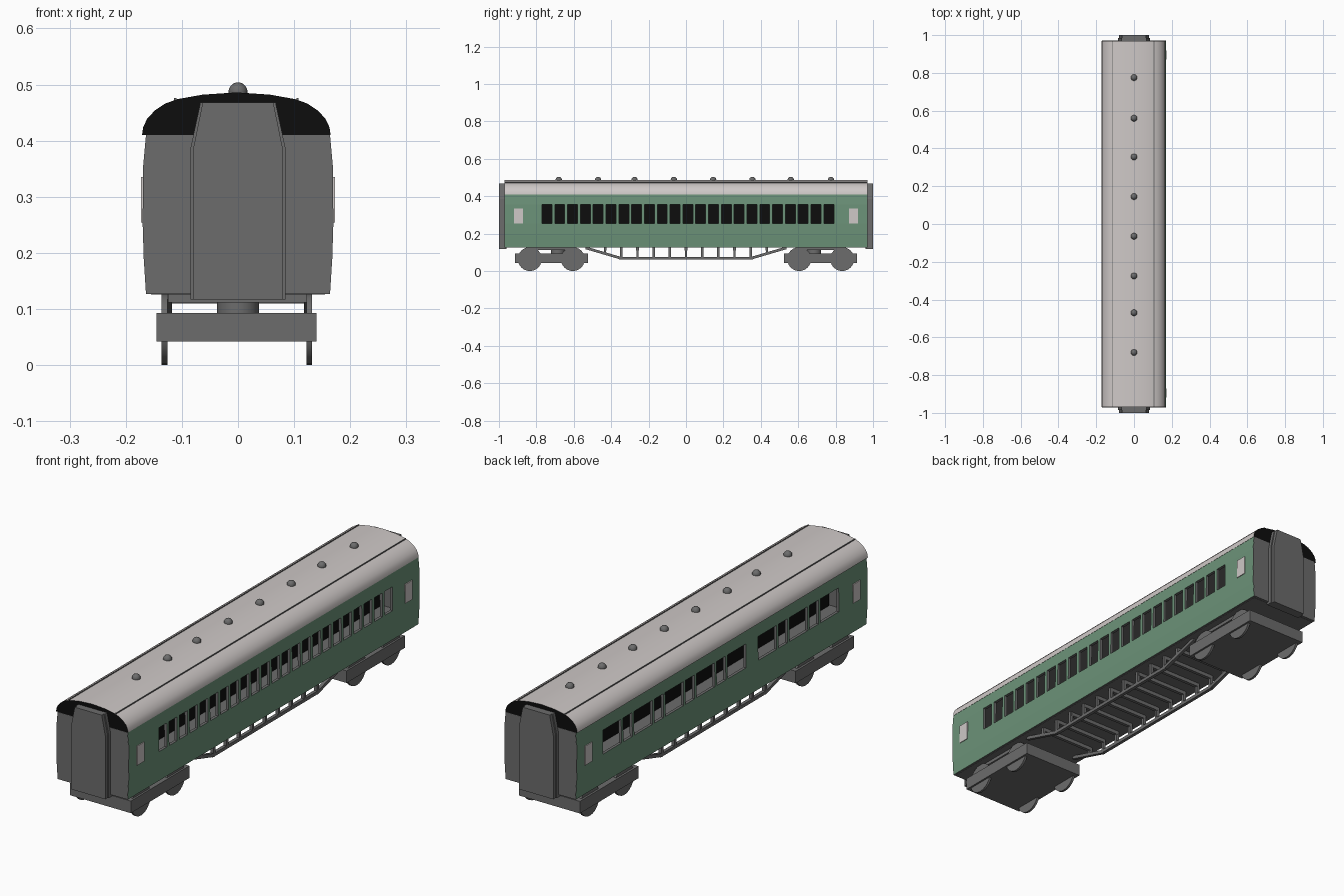
import bpy, bmesh, math
from mathutils import Vector

if "Cube" in bpy.data.objects:
    bpy.data.objects.remove(bpy.data.objects["Cube"])


def material(name, rgb):
    m = bpy.data.materials.new(name)
    m.diffuse_color = (*rgb, 1)
    m.use_nodes = True
    m.node_tree.nodes["Principled BSDF"].inputs["Base Color"].default_value = m.diffuse_color
    return m


GREEN = material("green_paint", (0.15, 0.29, 0.19))
GREY = material("dark_grey", (0.15, 0.15, 0.15))
ROOF = material("pale_roof", (0.62, 0.58, 0.57))
BLACK = material("black", (0.004, 0.004, 0.004))


def finish(name, bm, mats, rule=None, smooth=None):
    bm.normal_update()
    if rule:
        for f in bm.faces:
            f.material_index = rule(f)
    me = bpy.data.meshes.new(name)
    bm.to_mesh(me)
    bm.free()
    for m in mats:
        me.materials.append(m)
    if smooth:
        me.shade_smooth()
        me.set_sharp_from_angle(angle=math.radians(smooth))
    ob = bpy.data.objects.new(name, me)
    bpy.context.collection.objects.link(ob)
    return ob


def box(name, x, y, z, mat):
    bm = bmesh.new()
    bmesh.ops.create_cube(bm, size=1)
    for v in bm.verts:
        v.co = [(r[0] + r[1]) / 2 + c * (r[1] - r[0]) for r, c in zip((x, y, z), v.co)]
    return finish(name, bm, [mat])


def extrude(name, pts, a, b, axis, mats, rule=None, smooth=None):
    """Extrude a closed outline along x (yz points) or y (xz points)."""
    bm = bmesh.new()
    place = (lambda p, t: (t, p[0], p[1])) if axis == "x" else (lambda p, t: (p[0], t, p[1]))
    rings = [[bm.verts.new(place(p, t)) for p in pts] for t in (a, b)]
    n = len(pts)
    bm.faces.new(rings[0])
    bm.faces.new(rings[1])
    for i in range(n):
        j = (i + 1) % n
        bm.faces.new((rings[0][i], rings[0][j], rings[1][j], rings[1][i]))
    bmesh.ops.recalc_face_normals(bm, faces=bm.faces)
    return finish(name, bm, mats, rule, smooth)


def mirror(pts):
    return pts + [(-x, z) for x, z in reversed(pts) if x > 0]


# bowed side profile, z levels shared with the window band
SIDE = [(0.164, 0.127), (0.168, 0.19), (0.170, 0.254), (0.169, 0.355), (0.164, 0.41)]


def side_wall(name, sx, windows):
    bm = bmesh.new()
    ys = sorted({-0.97, 0.97, *[round(y, 4) for w in windows for y in w]})
    grid = [[bm.verts.new((sx * x, y, z)) for x, z in SIDE] for y in ys]
    for i in range(len(ys) - 1):
        mid = (ys[i] + ys[i + 1]) / 2
        hole = any(min(w) < mid < max(w) for w in windows)
        for k in range(len(SIDE) - 1):
            if k == 2 and hole:
                continue
            q = [grid[i][k], grid[i + 1][k], grid[i + 1][k + 1], grid[i][k + 1]]
            bm.faces.new(q if sx > 0 else q[::-1])
    ob = finish(name, bm, [GREEN, GREY])
    s = ob.modifiers.new("thickness", "SOLIDIFY")
    s.thickness, s.offset = 0.012, -1
    s.material_offset = s.material_offset_rim = 1


# right side: even row; left side: alternating wide and narrow windows
right = [(-0.77 + i * 0.0685, -0.717 + i * 0.0685) for i in range(23)]
left = []
for y, count in ((0.796, 9), (-0.24, 5)):
    for i in range(count):
        w = 0.06 if i % 2 else 0.122
        left.append((y, y - w))
        y -= w + 0.013
side_wall("right_wall", 1, right)
side_wall("left_wall", -1, left)

# interior
box("floor", (-0.155, 0.155), (-0.96, 0.96), (0.126, 0.17), GREY)
box("ceiling", (-0.152, 0.152), (-0.96, 0.96), (0.365, 0.412), GREY)
box("partition", (-0.004, 0.004), (-0.95, 0.95), (0.17, 0.365), BLACK)

# roof with black ends
half = [(0.168, 0.41), (0.166, 0.424), (0.159, 0.439), (0.145, 0.454), (0.127, 0.466),
        (0.105, 0.474), (0.06, 0.482), (0, 0.486)]
extrude("roof", [(x - 0.003, z) for x, z in mirror(half)], -0.97, 0.97, "y", [ROOF, BLACK, GREY],
        lambda f: 1 if abs(f.normal.y) > 0.9 else 2 if f.normal.z < -0.9 else 0, 40)
for s in (-1, 1):
    x = s * 0.109 - 0.003
    box("rain_strip", (x - 0.002, x + 0.002), (-0.968, 0.968), (0.468, 0.476), GREY)

# roof ventilators
for y in (0.775, 0.56, 0.355, 0.145, -0.065, -0.275, -0.47, -0.68):
    bm = bmesh.new()
    bmesh.ops.create_uvsphere(bm, u_segments=16, v_segments=10, radius=0.017)
    bmesh.ops.translate(bm, verts=bm.verts, vec=(0, y, 0.487))
    finish("roof_ventilator", bm, [GREY], None, 60)


def bar(name, x, p, q, t):
    """Square bar in a side plane, between two yz points."""
    d = (Vector(q) - Vector(p)).normalized() * t / 2
    n = Vector((-d.y, d.x))
    p, q = Vector(p) - d, Vector(q) + d
    extrude(name, [p + n, q + n, q - n, p - n], x - 0.007, x + 0.007, "x", [GREY])


gang = mirror([(0.085, 0.117), (0.085, 0.385), (0.067, 0.468)])
for s in (-1, 1):
    # end wall and gangway
    extrude("end_wall", mirror([(x - 0.001, z) for x, z in SIDE]), s * 0.955, s * 0.971, "y", [GREY])
    extrude("gangway", gang, s * 0.96, s * 0.985, "y", [GREY])
    extrude("gangway_face", [(x * 0.94, z) for x, z in gang], s * 0.985, s, "y", [GREY])

    # bogie: frame block, pivot, bolster and four wheels
    c = s * 0.72
    box("bogie_frame", (-0.145, 0.14), (c - 0.195, c + 0.195), (0.042, 0.093), GREY)
    box("bolster", (-0.125, 0.125), (c - 0.1, c + 0.1), (0.112, 0.128), GREY)
    bm = bmesh.new()
    bmesh.ops.create_cone(bm, cap_ends=True, segments=24, radius1=0.037, radius2=0.037, depth=0.03)
    bmesh.ops.translate(bm, verts=bm.verts, vec=(0, s * 0.685, 0.105))
    finish("bogie_pivot", bm, [GREY], None, 40)
    for dy in (-0.115, 0.115):
        for x in (-0.131, 0.127):
            disc = [(c + dy + 0.064 * math.cos(a * math.tau / 24),
                     0.064 + 0.064 * math.sin(a * math.tau / 24)) for a in range(24)]
            extrude("wheel", disc, x - 0.005, x + 0.005, "x", [GREY], None, 40)

    # truss under each side
    x = s * 0.125
    path = [(-0.53, 0.122), (-0.35, 0.069), (0.35, 0.069), (0.53, 0.122)]
    for p, q in zip(path, path[1:]):
        bar("truss_rod", x, p, q, 0.014)
    for i in range(-5, 6):
        y = i * 0.0865
        low = 0.069 if abs(y) < 0.35 else 0.069 + (abs(y) - 0.35) * 0.294
        bar("truss_post", x, (y, low), (y, 0.122), 0.012)

    # door windows on each side of the coach
    for e in (-1, 1):
        y = e * 0.895
        box("door_window", (s * 0.17 - 0.003, s * 0.17 + 0.003), (y - 0.024, y + 0.024),
            (0.254, 0.335), ROOF)

# cross members under the floor
for i in range(-5, 6):
    box("cross_member", (-0.125, 0.125), (i * 0.0865 - 0.007, i * 0.0865 + 0.007), (0.11, 0.128), GREY)
